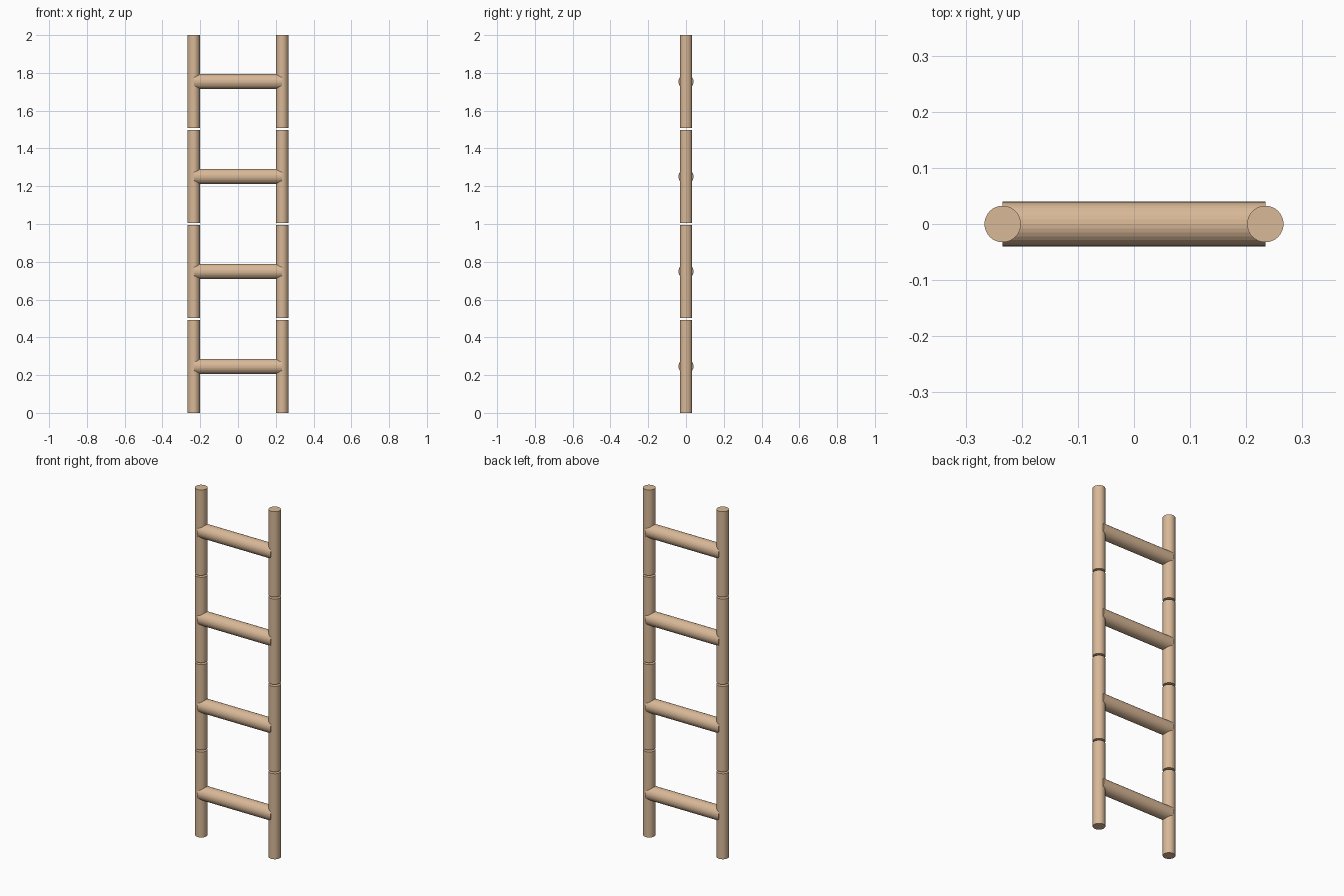
import bpy
import math

if "Cube" in bpy.data.objects:
    bpy.data.objects.remove(bpy.data.objects["Cube"])

SIDES = 32
RAIL_X = 0.234          # rail centre offset
RAIL_R = 0.0325
RUNG_R = 0.04
SECTION = 0.492         # length of one rail section
PITCH = (2.0 - SECTION) / 3

wood = bpy.data.materials.new("tan wood")
wood.diffuse_color = (0.69, 0.48, 0.31, 1.0)
wood.use_nodes = True
wood.node_tree.nodes["Principled BSDF"].inputs["Base Color"].default_value = wood.diffuse_color


def pole(name, radius, length, location, rotation=(0, 0, 0)):
    bpy.ops.mesh.primitive_cylinder_add(vertices=SIDES, radius=radius, depth=length,
                                        location=location, rotation=rotation)
    obj = bpy.context.object
    obj.name = name
    obj.data.materials.append(wood)
    return obj


for i in range(4):
    z = i * PITCH + SECTION / 2
    # Rail sections, with a small gap between neighbours
    for side, x in (("left", -RAIL_X), ("right", RAIL_X)):
        pole(f"{side}_rail_{i + 1}", RAIL_R, SECTION, (x, 0, z))
    # Rung, ending at the rail centres
    pole(f"rung_{i + 1}", RUNG_R, 2 * RAIL_X, (0, 0, z), (0, math.pi / 2, 0))
